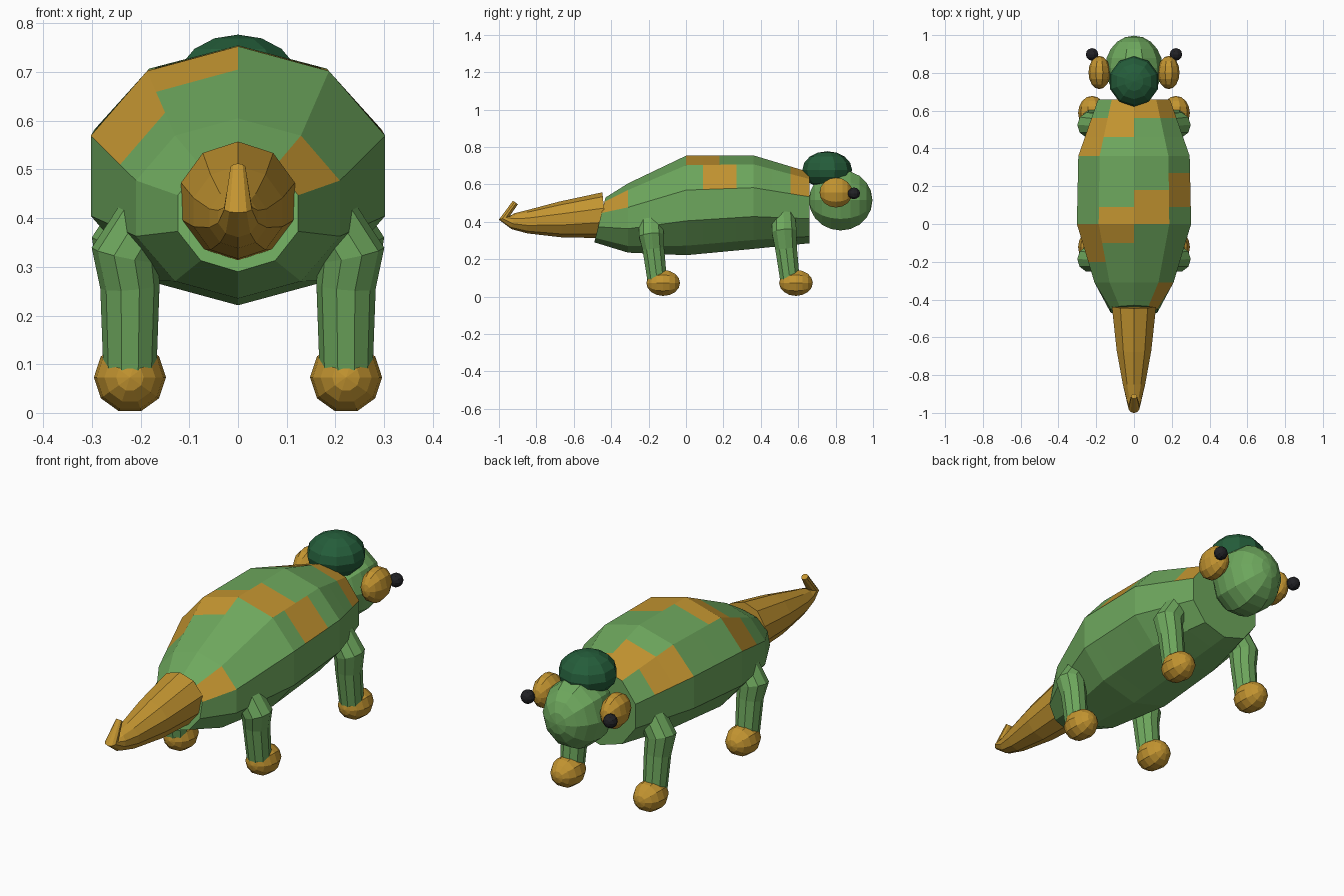
import bpy, bmesh, math
from mathutils import Vector

cube = bpy.data.objects.get("Cube")
if cube:
    bpy.data.objects.remove(cube, do_unlink=True)

SIDES = 10


def material(name, rgb):
    m = bpy.data.materials.new(name)
    m.use_nodes = True
    m.diffuse_color = (*rgb, 1)
    m.node_tree.nodes["Principled BSDF"].inputs["Base Color"].default_value = (*rgb, 1)
    return m


green = material("leaf green", (0.155, 0.39, 0.11))
ochre = material("ochre", (0.55, 0.30, 0.03))
dark = material("dark green", (0.018, 0.11, 0.043))
black = material("black", (0.015, 0.015, 0.018))


def finish(name, bm, mats):
    bmesh.ops.recalc_face_normals(bm, faces=bm.faces)
    mesh = bpy.data.meshes.new(name)
    bm.to_mesh(mesh)
    bm.free()
    for m in mats:
        mesh.materials.append(m)
    ob = bpy.data.objects.new(name, mesh)
    bpy.context.collection.objects.link(ob)
    return ob


def loft(name, rings, mats, rule=None):
    """Skin rings given as (centre, side axis, up axis); rule(i, k) picks a material."""
    bm = bmesh.new()
    loops = []
    for c, u, v in rings:
        angles = [math.pi / 2 + k * math.tau / SIDES for k in range(SIDES)]
        loops.append([bm.verts.new(c + u * math.cos(a) + v * math.sin(a)) for a in angles])
    for i in range(len(loops) - 1):
        a, b = loops[i], loops[i + 1]
        for k in range(SIDES):
            j = (k + 1) % SIDES
            f = bm.faces.new((a[k], a[j], b[j], b[k]))
            f.material_index = rule(i, k) if rule else 0
    bm.faces.new(loops[0])
    bm.faces.new(loops[-1])
    return finish(name, bm, mats)


def tube(name, path, side, mat):
    """Tapered tube through (x, y, z, radius) points with mitred joints."""
    pts = [Vector(p[:3]) for p in path]
    rings = []
    for i, p in enumerate(pts):
        before = (p - pts[i - 1]).normalized() if i else Vector()
        after = (pts[i + 1] - p).normalized() if i + 1 < len(pts) else Vector()
        t = (before + after).normalized()
        v = side.cross(t).normalized()
        u = t.cross(v).normalized()
        rings.append((p, u * path[i][3], v * path[i][3]))
    return loft(name, rings, [mat])


def ball(name, centre, radii, mat, axis="Y", rings=8):
    """Low-poly ellipsoid with its poles along the given axis."""
    bm = bmesh.new()
    bmesh.ops.create_uvsphere(bm, u_segments=SIDES, v_segments=rings, radius=1)
    for v in bm.verts:
        x, y, z = v.co
        p = (y, z, x) if axis == "Y" else (x, y, z)
        v.co = [c + r * q for c, r, q in zip(centre, radii, p)]
    return finish(name, bm, [mat])


# Body: key sections as y, centre height, half width, half height, lean
SECTIONS = [(-0.46, 0.41, 0.13, 0.12, 0.03), (-0.31, 0.42, 0.22, 0.185, 0),
            (0, 0.487, 0.318, 0.266, 0), (0.36, 0.505, 0.31, 0.25, 0),
            (0.66, 0.475, 0.2, 0.19, 0)]
STATIONS = [-0.46, -0.31, -0.2, -0.1, 0, 0.09, 0.18, 0.27, 0.36, 0.46, 0.56, 0.66]


def section(y):
    for a, b in zip(SECTIONS, SECTIONS[1:]):
        if y <= b[0]:
            t = (y - a[0]) / (b[0] - a[0])
            _, z, w, h, lean = [p + (q - p) * t for p, q in zip(a, b)]
            return Vector((0, y, z)), Vector((w, 0, 0)), Vector((0, lean, h))


# Ochre patches: stations covered on each strip of the back
PATCHES = {0: (3, 4, 9, 10), 1: (2, 3, 8, 9), 9: (4, 5, 10), 8: (0, 5, 6, 10)}
loft("body", [section(y) for y in STATIONS], [green, ochre],
     lambda i, k: int(i in PATCHES.get(k, ())))

# Tail with an upturned tip
tube("tail", [(0, -0.435, 0.435, 0.123), (0, -0.67, 0.412, 0.096),
              (0, -0.85, 0.4, 0.062), (0, -0.925, 0.403, 0.043),
              (0, -0.972, 0.42, 0.03), (0, -0.912, 0.503, 0.016)],
     Vector((1, 0, 0)), ochre)

# Head and cap
ball("head", (0, 0.827, 0.515), (0.152, 0.17, 0.17), green, rings=10)
ball("cap", (0, 0.755, 0.677), (0.133, 0.133, 0.1), dark, axis="Z")

# Paired eyes, legs and feet
for side, s in (("left", 1), ("right", -1)):
    ball(side + "_eye", (s * 0.183, 0.802, 0.556), (0.058, 0.088, 0.084), ochre)
    ball(side + "_pupil", (s * 0.222, 0.898, 0.552), (0.033, 0.033, 0.033), black, rings=6)
    for end, dy, lift in (("back", 0, 0), ("front", 0.71, 0.02)):
        name = end + "_" + side
        tube(name + "_leg", [(s * 0.16, dy - 0.19, 0.44 + lift, 0.062),
                             (s * 0.232, dy - 0.185, 0.325 + lift, 0.07),
                             (s * 0.222, dy - 0.175, 0.26, 0.061),
                             (s * 0.222, dy - 0.152, 0.07, 0.054)],
             Vector((0, 1, 0)), green)
        ball(name + "_foot", (s * 0.222, dy - 0.122, 0.073), (0.074, 0.09, 0.073), ochre)
